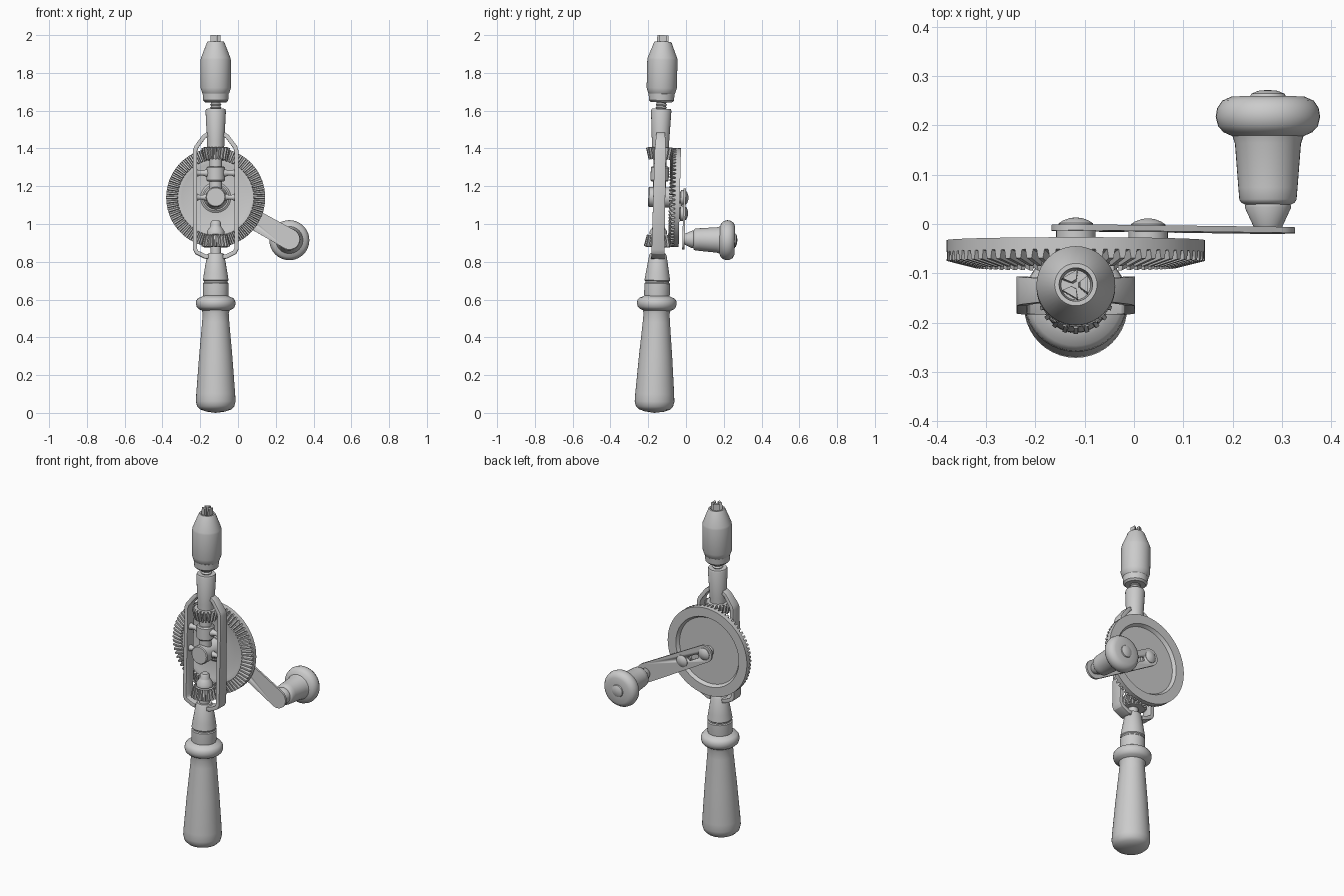
import bpy, bmesh, math
from mathutils import Matrix, Vector

if "Cube" in bpy.data.objects:
    bpy.data.objects.remove(bpy.data.objects["Cube"])

steel = bpy.data.materials.new("plain_grey")
steel.use_nodes = True
GREY = (0.6, 0.6, 0.6, 1)
steel.diffuse_color = GREY
steel.node_tree.nodes["Principled BSDF"].inputs["Base Color"].default_value = GREY

# The whole tool leans slightly backwards
TOOL = Matrix.Translation((-0.118, -0.168, 0)) @ Matrix.Rotation(-0.023, 4, 'X')
UP = Matrix.Identity(4)
BACK = Matrix.Rotation(-math.pi / 2, 4, 'X')
SIDE = Matrix.Rotation(math.pi / 2, 4, 'Y')
GEAR_Z = 1.142
ARM = Vector((0.872, 0, -0.49))     # crank direction


def finish(name, bm, smooth=True):
    bmesh.ops.remove_doubles(bm, verts=bm.verts, dist=1e-5)
    bmesh.ops.recalc_face_normals(bm, faces=bm.faces)
    mesh = bpy.data.meshes.new(name)
    bm.to_mesh(mesh)
    bm.free()
    mesh.materials.append(steel)
    ob = bpy.data.objects.new(name, mesh)
    ob.matrix_world = TOOL
    bpy.context.collection.objects.link(ob)
    if smooth:
        bpy.ops.object.select_all(action='DESELECT')
        bpy.context.view_layer.objects.active = ob
        ob.select_set(True)
        bpy.ops.object.shade_smooth_by_angle(angle=math.radians(35))
    return ob


def lathe(name, profile, at=(0, 0, 0), axis=UP, sides=40):
    """Turn (radius, height) points around an axis."""
    bm = bmesh.new()
    rings = []
    for r, h in profile:
        if r == 0:
            rings.append([bm.verts.new((0, 0, h))] * sides)
        else:
            rings.append([bm.verts.new((r * math.cos(a), r * math.sin(a), h))
                          for a in (math.tau * i / sides for i in range(sides))])
    for low, high in zip(rings, rings[1:]):
        for i in range(sides):
            j = (i + 1) % sides
            corners = list(dict.fromkeys((low[i], low[j], high[j], high[i])))
            if len(corners) > 2:
                bm.faces.new(corners)
    bm.transform(Matrix.Translation(at) @ axis)
    return finish(name, bm)


def teeth(name, count, section, root, tip, at, axis=UP):
    """Ring of tapered teeth; section = inner root, outer root, outer tip, inner tip."""
    bm = bmesh.new()
    for k in range(count):
        sides = []
        for sign in (-1, 1):
            loop = []
            for n, (r, h) in enumerate(section):
                a = math.tau / count * (k + sign * (root if n < 2 else tip) / 2)
                loop.append(bm.verts.new((r * math.cos(a), r * math.sin(a), h)))
            sides.append(loop)
        a, b = sides
        bm.faces.new(a)
        bm.faces.new(b)
        for n in range(4):
            m = (n + 1) % 4
            bm.faces.new((a[n], a[m], b[m], b[n]))
    bm.transform(Matrix.Translation(at) @ axis)
    return finish(name, bm, smooth=False)


def round_bar(name, start, end, r0, r1, y0, y1):
    """Flat bar with round ends lying along the crank direction."""
    bm = bmesh.new()
    perp = Vector((-ARM.z, 0, ARM.x))
    centre = Vector((0, 0, GEAR_Z))
    pts = []
    for d, r, turn in ((end, r1, -0.5), (start, r0, 0.5)):
        for i in range(17):
            a = math.pi * (turn + i / 16)
            pts.append(centre + ARM * (d + r * math.cos(a)) + perp * r * math.sin(a))
    face = bm.faces.new([bm.verts.new(p + Vector((0, y0, 0))) for p in pts])
    out = bmesh.ops.extrude_face_region(bm, geom=[face])
    bmesh.ops.translate(bm, vec=(0, y1 - y0, 0),
                        verts=[v for v in out["geom"] if isinstance(v, bmesh.types.BMVert)])
    return finish(name, bm)


# Turned main grip and its ferrule
lathe("main_handle", [(0, 0), (.05, .007), (.082, .018), (.098, .034), (.105, .06), (.103, .1),
                      (.088, .3), (.072, .48), (.069, .525), (.073, .542), (.09, .55), (.1, .56),
                      (.105, .577), (.103, .595), (.093, .608), (.075, .615), (.066, .62), (0, .62)])
lathe("ferrule", [(0, .61), (.066, .61), (.068, .63), (.068, .685), (.063, .69), (.063, .697),
                  (.068, .702), (.062, .74), (.046, .835), (.04, .845), (0, .845)])

# Spindles, bearings and neck
lathe("lower_spindle", [(0, .82), (.028, .82), (.028, .96), (0, .96)], sides=24)
lathe("lower_bearing", [(0, .945), (.046, .945), (.046, .962), (.03, .985), (.027, .99),
                        (.027, 1.008), (.02, 1.018), (0, 1.02)], sides=24)
lathe("upper_spindle", [(0, 1.17), (.034, 1.17), (.034, 1.42), (0, 1.42)], sides=24)
lathe("upper_bearing", [(0, 1.225), (.042, 1.225), (.048, 1.232), (.048, 1.298),
                        (.042, 1.305), (0, 1.305)], sides=24)
lathe("neck", [(0, 1.405), (.045, 1.405), (.046, 1.44), (.054, 1.6), (.05, 1.61), (0, 1.61)])
thread = [(.024 if i % 2 else .03, 1.6 + .008 * i) for i in range(8)]
lathe("chuck_thread", [(0, 1.6)] + thread + [(0, 1.66)], sides=24)

# Chuck with hollow nose and three jaws
lathe("chuck", [(0, 1.645), (.056, 1.645), (.066, 1.655), (.069, 1.69), (.071, 1.692), (.08, 1.72),
                (.08, 1.87), (.078, 1.88), (.047, 1.96), (.043, 1.966), (.034, 1.966),
                (.03, 1.92), (0, 1.92)])
teeth("chuck_jaws", 3, [(.007, 1.91), (.032, 1.91), (.03, 2), (.01, 2)], .66, .6, (0, 0, 0))

# Bevel pinions above and below the wheel centre
for name, s in (("upper_pinion", 1), ("lower_pinion", -1)):
    narrow, wide = GEAR_Z + s * .205, GEAR_Z + s * .265
    lathe(name, [(0, narrow), (.048, narrow), (.062, wide), (0, wide)], sides=24)
    teeth(name + "_teeth", 20, [(.046, narrow), (.06, wide), (.076, wide - s * .006),
                                (.061, narrow - s * .006)], .66, .36, (0, 0, 0))

# Large bevel wheel
hub_at = (0, 0, GEAR_Z)
lathe("drive_wheel", [(0, .07), (.07, .07), (.08, .077), (.18, .077), (.2, .07), (.262, .085),
                      (.262, .109), (.208, .109), (.196, .091), (0, .091)], hub_at, BACK, 72)
teeth("drive_wheel_teeth", 68, [(.2, .071), (.262, .086), (.262, .067), (.203, .052)],
      .7, .42, hub_at, BACK)
lathe("wheel_hub", [(0, -.058), (.048, -.058), (.053, -.053), (.053, .05), (.065, .075),
                    (0, .075)], hub_at, BACK)

# Side frame: a bent strap, mirrored
bm = bmesh.new()
path = [(.04, .815, .035), (.06, .818, .035), (.108, .842, .035), (.12, .865, .034), (.12, 1.39, .03),
        (.113, 1.412, .028), (.07, 1.47, .024), (.048, 1.485, .022), (.04, 1.485, .018)]
rows = [[bm.verts.new((x, y, z)) for y in (-w, w)] for x, z, w in path]
for a, b in zip(rows, rows[1:]):
    bm.faces.new((a[0], a[1], b[1], b[0]))
frame = finish("side_frame", bm)
mod = frame.modifiers.new("thickness", 'SOLIDIFY')
mod.thickness = .022
mod.offset = -1
# keep the strap's thickness on the inner side
frame.data.flip_normals() if frame.data.polygons[4].normal.x < 0 else None
mod = frame.modifiers.new("edges", 'BEVEL')
mod.width = .005
mod.segments = 2
frame.modifiers.new("mirror", 'MIRROR')

# Flared cross braces tying hub and bearing to the frame
for name, z, r in (("hub_brace", GEAR_Z, .013), ("bearing_brace", 1.27, .014)):
    lathe(name, [(.028, -.108), (.02, -.1), (r, -.085), (r, -.065), (.024, -.04),
                 (.024, .04), (r, .065), (r, .085), (.02, .1), (.028, .108)],
          (0, 0, z), SIDE, 16)

# Crank arm with a slot between its two screws
crank = round_bar("crank_arm", 0, .447, .05, .055, .128, .14)
slot = round_bar("slot_cutter", .055, .115, .012, .012, .12, .15)
slot.hide_render = True
slot.hide_set(True)
cut = crank.modifiers.new("slot", 'BOOLEAN')
cut.operation = 'DIFFERENCE'
cut.object = slot
for name, d in (("hub_screw", 0), ("slot_screw", .168)):
    at = Vector(hub_at) + ARM * d
    lathe(name, [(0, .085), (.03, .085), (.03, .112), (.04, .114), (.04, .128), (.035, .128),
                 (.035, .143), (.026, .149), (.012, .154), (0, .155)], at, BACK, 28)

# Crank knob
lathe("crank_knob", [(0, .139), (.028, .139), (.047, .18), (.046, .186), (.054, .19), (.058, .196),
                     (.06, .22), (.067, .31), (.072, .325), (.09, .333), (.101, .345), (.106, .364),
                     (.103, .382), (.093, .397), (.075, .405), (.036, .406), (.034, .411),
                     (.02, .417), (0, .419)], Vector(hub_at) + ARM * .447, BACK)
